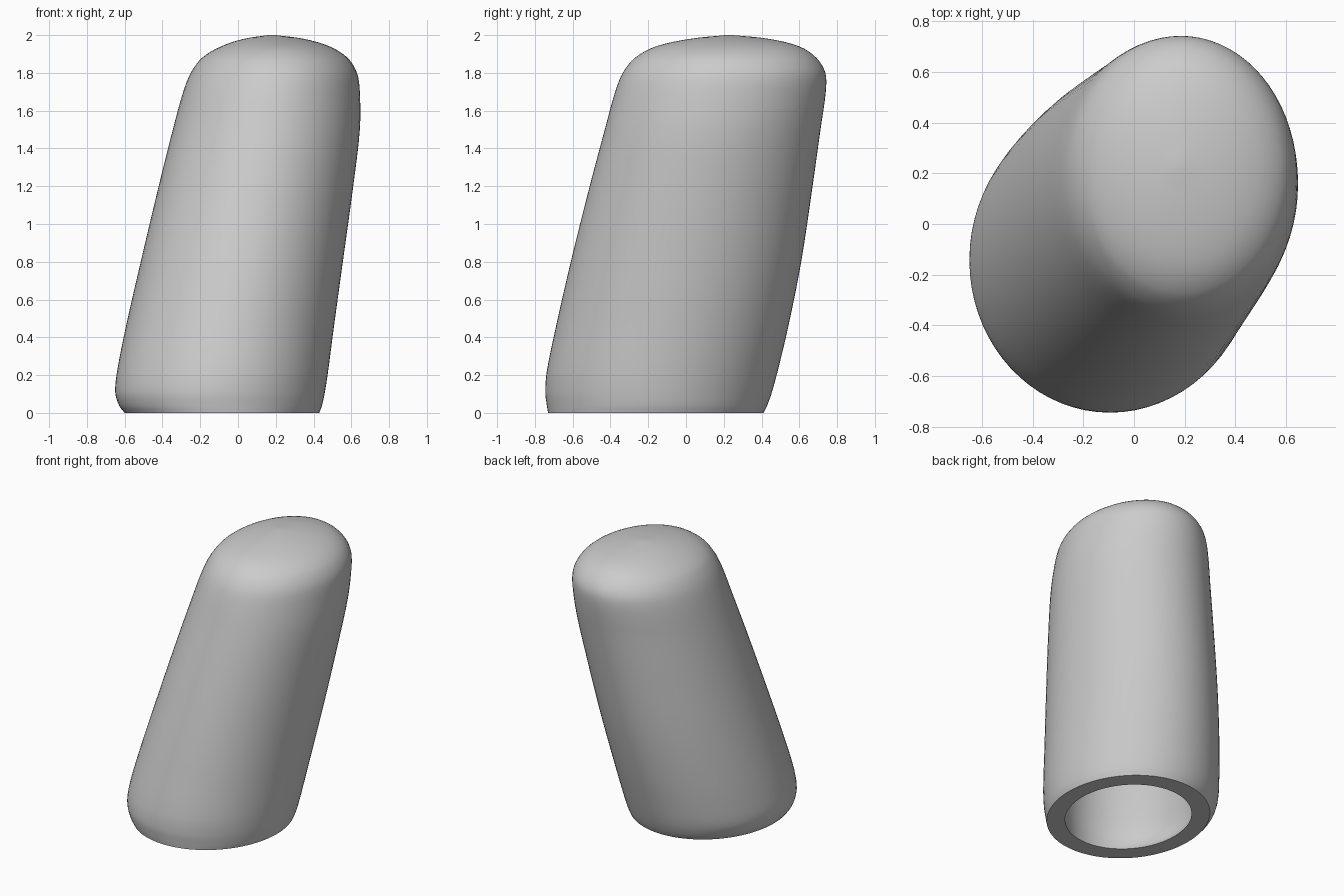
import bpy, bmesh, math
from mathutils import Vector

cube = bpy.data.objects.get("Cube")
if cube:
    bpy.data.objects.remove(cube, do_unlink=True)

SEGMENTS = 72
STEPS = 4

# Leaning profile: height, left edge, right edge, front edge, back edge
PROFILE = [
    (0.00, -0.60, 0.43, -0.73, 0.41),
    (0.04, -0.63, 0.445, -0.737, 0.43),
    (0.11, -0.65, 0.46, -0.745, 0.455),
    (0.22, -0.64, 0.477, -0.737, 0.485),
    (0.45, -0.595, 0.507, -0.69, 0.54),
    (0.80, -0.515, 0.555, -0.61, 0.61),
    (1.20, -0.42, 0.61, -0.51, 0.67),
    (1.50, -0.345, 0.645, -0.43, 0.712),
    (1.70, -0.29, 0.645, -0.375, 0.74),
    (1.80, -0.25, 0.63, -0.335, 0.738),
    (1.88, -0.19, 0.58, -0.27, 0.69),
    (1.94, -0.09, 0.485, -0.16, 0.60),
    (1.98, 0.03, 0.35, 0.02, 0.44),
    (2.00, 0.16, 0.20, 0.21, 0.25),
]


def smooth_rows(rows):
    """Curve through the rows so the wall has no visible bands."""
    pts = [Vector(r) for r in rows]
    out = []
    for i in range(len(pts) - 1):
        p0, p1 = pts[max(i - 1, 0)], pts[i]
        p2, p3 = pts[i + 1], pts[min(i + 2, len(pts) - 1)]
        # tangents are scaled by row spacing to avoid overshoot
        d = (p2 - p1).length
        m1 = (p2 - p0) * (d / max((p1 - p0).length + d, 1e-6))
        m2 = (p3 - p1) * (d / max((p3 - p2).length + d, 1e-6))
        for s in range(STEPS):
            t = s / STEPS
            out.append(p1 * (2*t**3 - 3*t**2 + 1) + m1 * (t**3 - 2*t**2 + t)
                       + p2 * (3*t**2 - 2*t**3) + m2 * (t**3 - t**2))
    out.append(pts[-1])
    return out


def ring(bm, row, scale=1.0, lift=1.0):
    """One elliptical cross-section of the wall."""
    z, x0, x1, y0, y1 = row
    cx, cy = (x0 + x1) / 2, (y0 + y1) / 2
    rx, ry = (x1 - x0) / 2 * scale, (y1 - y0) / 2 * scale
    angles = [2 * math.pi * i / SEGMENTS for i in range(SEGMENTS)]
    return [bm.verts.new((cx + rx * math.cos(a), cy + ry * math.sin(a), z * lift))
            for a in angles]


def bridge(bm, a, b):
    for i in range(SEGMENTS):
        j = (i + 1) % SEGMENTS
        bm.faces.new((a[i], a[j], b[j], b[i]))


# Hollow shell: inner dome down to the rim, then the outer wall up to the crown
bm = bmesh.new()
rows = smooth_rows(PROFILE)
rings = [ring(bm, r, 0.775, 0.935) for r in reversed(rows)]
rings += [ring(bm, r) for r in rows]
for a, b in zip(rings, rings[1:]):
    bridge(bm, a, b)
bm.faces.new(rings[0])
bm.faces.new(rings[-1])
bmesh.ops.recalc_face_normals(bm, faces=bm.faces)
mesh = bpy.data.meshes.new("hollow_cap")
bm.to_mesh(mesh)
bm.free()

cap = bpy.data.objects.new("hollow_cap", mesh)
bpy.context.collection.objects.link(cap)

# Plain grey
grey = bpy.data.materials.new("plain_grey")
grey.use_nodes = True
colour = (0.6, 0.6, 0.6, 1)
grey.diffuse_color = colour
grey.node_tree.nodes["Principled BSDF"].inputs["Base Color"].default_value = colour
mesh.materials.append(grey)

# Smooth walls with a crisp rim
bpy.ops.object.select_all(action='DESELECT')
cap.select_set(True)
bpy.context.view_layer.objects.active = cap
bpy.ops.object.shade_smooth_by_angle(angle=math.radians(40))
